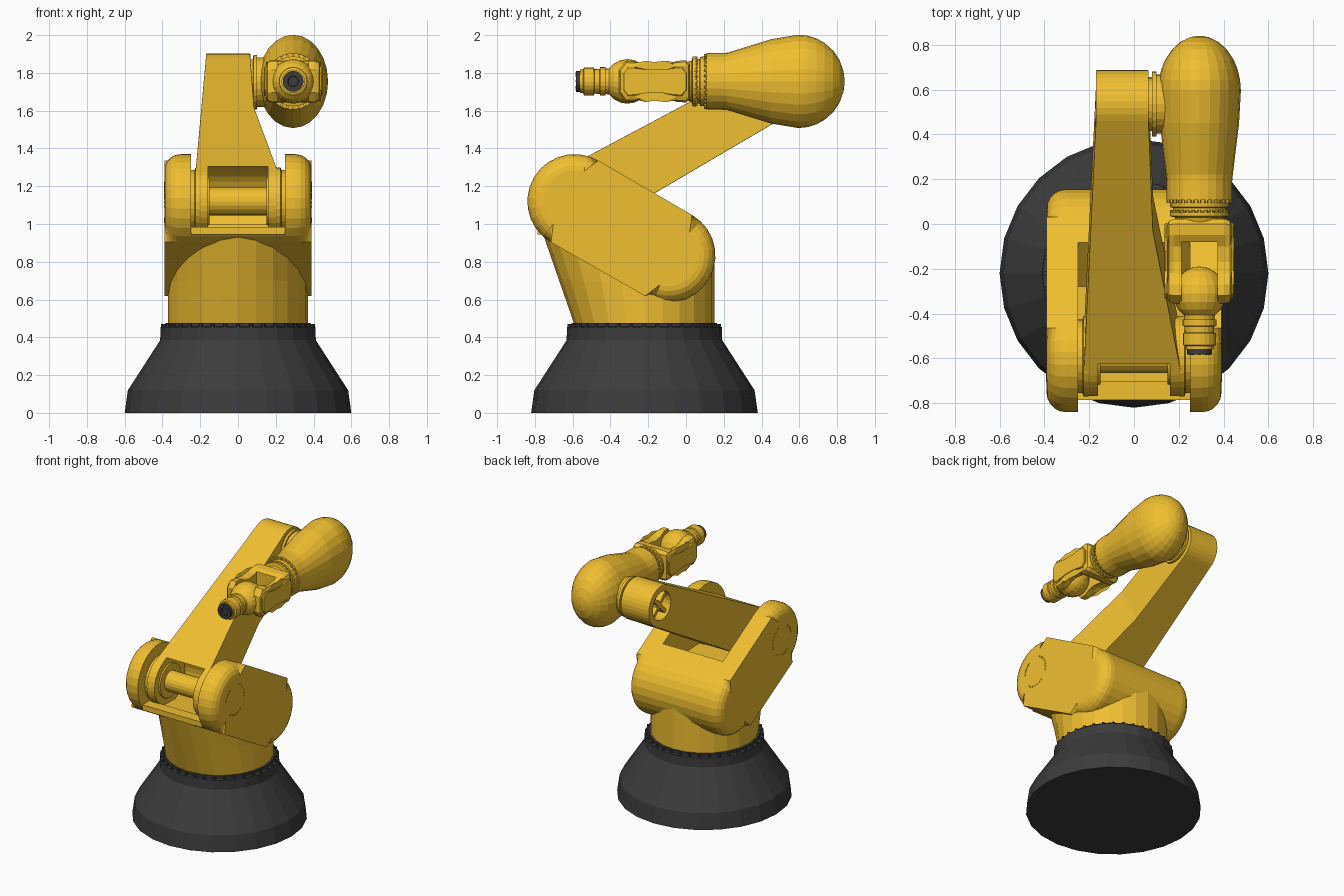
import bpy, bmesh
from math import sin, cos, pi, radians, atan2, hypot
from mathutils import Vector

if "Cube" in bpy.data.objects:
    bpy.data.objects.remove(bpy.data.objects["Cube"])

def material(name, rgb):
    m = bpy.data.materials.new(name)
    m.diffuse_color = (*rgb, 1)
    m.use_nodes = True
    m.node_tree.nodes["Principled BSDF"].inputs["Base Color"].default_value = m.diffuse_color
    return m

YELLOW = material("yellow_paint", (0.87, 0.52, 0.03))
DARK = material("dark_grey", (0.045, 0.045, 0.045))

def finish(name, bm, mat):
    bmesh.ops.recalc_face_normals(bm, faces=bm.faces[:])
    me = bpy.data.meshes.new(name)
    bm.to_mesh(me)
    bm.free()
    me.materials.append(mat)
    ob = bpy.data.objects.new(name, me)
    bpy.context.collection.objects.link(ob)
    return ob

def add_loft(bm, rings):
    vs = [[bm.verts.new(p) for p in r] for r in rings]
    n = len(vs[0])
    for a, b in zip(vs, vs[1:]):
        for i in range(n):
            j = (i + 1) % n
            bm.faces.new((a[i], a[j], b[j], b[i]))
    bm.faces.new(vs[0])
    bm.faces.new(vs[-1])

def loft(name, rings, mat=YELLOW):
    bm = bmesh.new()
    add_loft(bm, rings)
    return finish(name, bm, mat)

def place(axis, t, a, b):
    return {'x': (t, a, b), 'y': (a, t, b), 'z': (a, b, t)}[axis]

# Turned part: stations are (position along axis, radius[, second radius])
def turned(name, axis, centre, stations, seg=24, mat=YELLOW):
    rings = [[place(axis, s[0], centre[0] + s[1] * cos(2 * pi * i / seg),
                    centre[1] + s[-1] * sin(2 * pi * i / seg)) for i in range(seg)]
             for s in stations]
    return loft(name, rings, mat)

# Side profile (y, z) extruded across x, with optional rounded rims
def prism(name, pts, x0, x1, round_by=0, seg=4):
    bm = bmesh.new()
    add_loft(bm, [[(x, y, z) for y, z in pts] for x in (x0, x1)])
    if round_by:
        rims = [e for e in bm.edges if abs(e.verts[0].co.x - e.verts[1].co.x) < 1e-6]
        bmesh.ops.bevel(bm, geom=rims, offset=round_by, segments=seg, profile=0.5,
                        affect='EDGES', clamp_overlap=True)
    return finish(name, bm, YELLOW)

# Row of small round studs
def studs(name, axis, spots, r, depth, mat):
    bm = bmesh.new()
    for t, a, b in spots:
        add_loft(bm, [[place(axis, t + d, a + r * cos(k * pi / 3), b + r * sin(k * pi / 3))
                       for k in range(6)] for d in (-depth, depth)])
    return finish(name, bm, mat)

def modify(ob, kind, **settings):
    m = ob.modifiers.new(kind, kind)
    for k, v in settings.items():
        setattr(m, k, v)
    bpy.context.view_layer.objects.active = ob
    bpy.ops.object.modifier_apply(modifier=m.name)

def cut(ob, cutter):
    modify(ob, 'BOOLEAN', operation='DIFFERENCE', object=cutter, solver='EXACT')
    bpy.data.objects.remove(cutter)

def circle(n, y, z, r, phase=0):
    return [(y + r * cos(phase + 2 * pi * i / n), z + r * sin(phase + 2 * pi * i / n)) for i in range(n)]

# Base cone and bearing ring
BY = -0.22
turned("base", 'z', (0, BY), [(0, .60), (.12, .583), (.38, .415), (.385, .412), (.455, .41),
                              (.457, .385), (.475, .385)], mat=DARK)
studs("base_bolts", 'z', [(.462, .397 * cos(i * pi / 18), BY + .397 * sin(i * pi / 18)) for i in range(36)],
      .011, .008, DARK)

# Turret: round below, leaning forward at the front
def turret_ring(t):
    ring = []
    for i in range(24):
        c, s = cos(i * pi / 12), sin(i * pi / 12)
        ry = .37 + (.17 * t if s < 0 else 0)
        ring.append((.37 * c, BY + ry * s, .465 + t * (.41 - .08 * s)))
    return ring
loft("turret", [turret_ring(t) for t in (0, .5, 1)])

# Shoulder housing: capsule with a central notch between two side arms
SY, SZ = -0.59, 1.12
RY, RZ = -0.092, 0.833
tilt = atan2(SZ - RZ, SY - RY)
def half_round(cy, cz, r, start, n=14):
    return [(cy + r * cos(start + pi * i / n), cz + r * sin(start + pi * i / n)) for i in range(n + 1)]
housing = prism("shoulder_housing",
                half_round(SY, SZ, .25, tilt - pi / 2) + half_round(RY, RZ, .248, tilt + pi / 2),
                -.39, .39, .085, 5)
cut(housing, prism("notch_cutter", [(-1.1, .975), (-.28, .945), (-.08, 1.118), (-.08, 1.8), (-1.1, 1.8)],
                   -.25, .25))
turned_lip = prism("shoulder_front_shelf", [(-.785, .945), (-.785, .985), (-.70, .985), (-.70, .945)], -.25, .25)

# Dotted pivot covers on both outer sides
arcs = [(125, 170), (-15, 65), (235, 305)]
angles = [radians(a + (b - a) * k / 7) for a, b in arcs for k in range(8)]
for side, name in ((1, "right"), (-1, "left")):
    studs("pivot_screws_" + name, 'x',
          [(side * .39, SY + .11 * cos(a), SZ + .11 * sin(a)) for a in angles], .006, .003, YELLOW)

# Upper arm: tapered beam, rounded at both pivots
EY, EZ = 0.535, 1.75
L = hypot(EY - SY, EZ - SZ)
du, dv = (EY - SY) / L, (EZ - SZ) / L
def arm_section(u, h):
    x0 = -.225 + .055 * min(max(u / L, 0), 1)
    x1 = .213 - .128 * min(max(u / .73, 0), 1) - .02 * min(max((u - .73) / .5, 0), 1)
    return [(x, SY + u * du - v * dv, SZ + u * dv + v * du) for x, v in ((x0, -h), (x1, -h), (x1, h), (x0, h))]
RA, RB = .178, .152
steps = [i * pi / 16 for i in range(1, 9)]
sections = [(-RA * cos(a), RA * sin(a)) for a in [.03] + steps]
sections += [(.73, .163)]
sections += [(L + RB * cos(a), RB * sin(a)) for a in steps[::-1] + [.03]]
arm = loft("upper_arm", [arm_section(u, h) for u, h in sections])
modify(arm, 'BEVEL', width=.018, segments=2, limit_method='ANGLE', angle_limit=radians(50))
cut(arm, prism("fork_cutter", circle(32, SY, SZ, .187), -.16, .16))
cut(arm, prism("elbow_cutter", circle(24, EY, EZ, .105), -.3, -.10))

# Elbow spokes inside the open end
turned("elbow_hub", 'x', (EY, EZ), [(-.15, .03), (-.09, .03)], 16)
for k in range(2):
    a = pi / 4 + k * pi / 2
    c, s = cos(a), sin(a)
    prism("elbow_spoke", [(EY + p * c - q * s, EZ + p * s + q * c)
                          for p, q in ((-.11, -.014), (.11, -.014), (.11, .014), (-.11, .014))], -.155, -.09)

# Shoulder axle and side hubs
turned("shoulder_axle", 'x', (SY, SZ), [(-.25, .075), (.25, .075)], 20)
for side, name in ((1, "right"), (-1, "left")):
    turned("shoulder_hub_" + name, 'x', (SY, SZ),
           [(side * .15, .125), (side * .165, .13), (side * .17, .165), (side * .205, .18), (side * .225, .18),
            (side * .23, .165), (side * .26, .165)], 28)

# Elbow joint between upper arm and forearm
turned("elbow_joint", 'x', (EY, EZ), [(.03, .12), (.08, .12), (.081, .145), (.10, .145), (.101, .132),
                                      (.145, .13), (.165, .11), (.25, .10)])

# Forearm: oval bulb tapering to a round collar
FX, FZ = 0.292, 1.755
bulb = [(.595 + .245 * sin(a), .185 * cos(a), .247 * cos(a))
        for a in (1.54, 1.35, 1.1, .85, .6, .4, .2, 0)]
turned("forearm", 'y', (FX, FZ), bulb + [(.45, .177, .223), (.22, .149, .152), (.19, .146, .15), (.108, .146, .15),
       (.106, .132), (.075, .13), (.072, .118), (.055, .118), (.052, .132), (.035, .132), (.03, .11), (0, .10)])
for y, r, nm in ((.103, .139, "rear"), (.053, .124, "front")):
    studs("collar_bolts_" + nm, 'y', [(y, FX + r * cos(i * pi / 14), FZ + r * sin(i * pi / 14)) for i in range(28)],
          .008, .009, YELLOW)

# Wrist fork: dogbone side profile, split into two prongs
upper = [(.022, .09), (.0, .112), (-.05, .108), (-.10, .08), (-.17, .072), (-.22, .08),
         (-.27, .106), (-.32, .108), (-.355, .06)]
dogbone = [(y, FZ + z) for y, z in upper] + [(y, FZ - z) for y, z in reversed(upper)]
fork = prism("wrist_fork", dogbone, FX - .145, FX + .145, .03, 2)
cut(fork, prism("prong_cutter", [(-.6, 1.5), (-.08, 1.5), (-.08, 2), (-.6, 2)], FX - .08, FX + .08))
pad = [(.005, .045), (-.02, .078), (-.06, .076), (-.12, .056), (-.21, .056), (-.27, .076), (-.31, .078), (-.335, .045)]
pad = [(y, FZ + z) for y, z in pad] + [(y, FZ - z) for y, z in reversed(pad)]
for side, name in ((1, "right"), (-1, "left")):
    prism("wrist_pad_" + name, pad, FX + side * .135, FX + side * .155, .006, 1)

# Wrist ball and tool flange
ball = [(-.31 + .12 * cos(a), .118 * sin(a)) for a in [.03] + [i * pi / 10 for i in range(1, 9)]]
turned("wrist_ball", 'y', (FX, FZ), ball + [(-.42, .068), (-.485, .065), (-.487, .074), (-.54, .074), (-.545, .062),
                                            (-.56, .062)], 20)
turned("wrist_collar", 'y', (FX, FZ), [(-.425, .06), (-.427, .076), (-.455, .076), (-.458, .06)], 20)
turned("tool_flange", 'y', (FX, FZ), [(-.55, .055), (-.582, .055), (-.582, .028), (-.565, .026)], 20, DARK)
studs("flange_screws", 'y', [(-.582, FX + .042 * cos(i * pi / 4), FZ + .042 * sin(i * pi / 4)) for i in range(8)],
      .005, .003, DARK)
